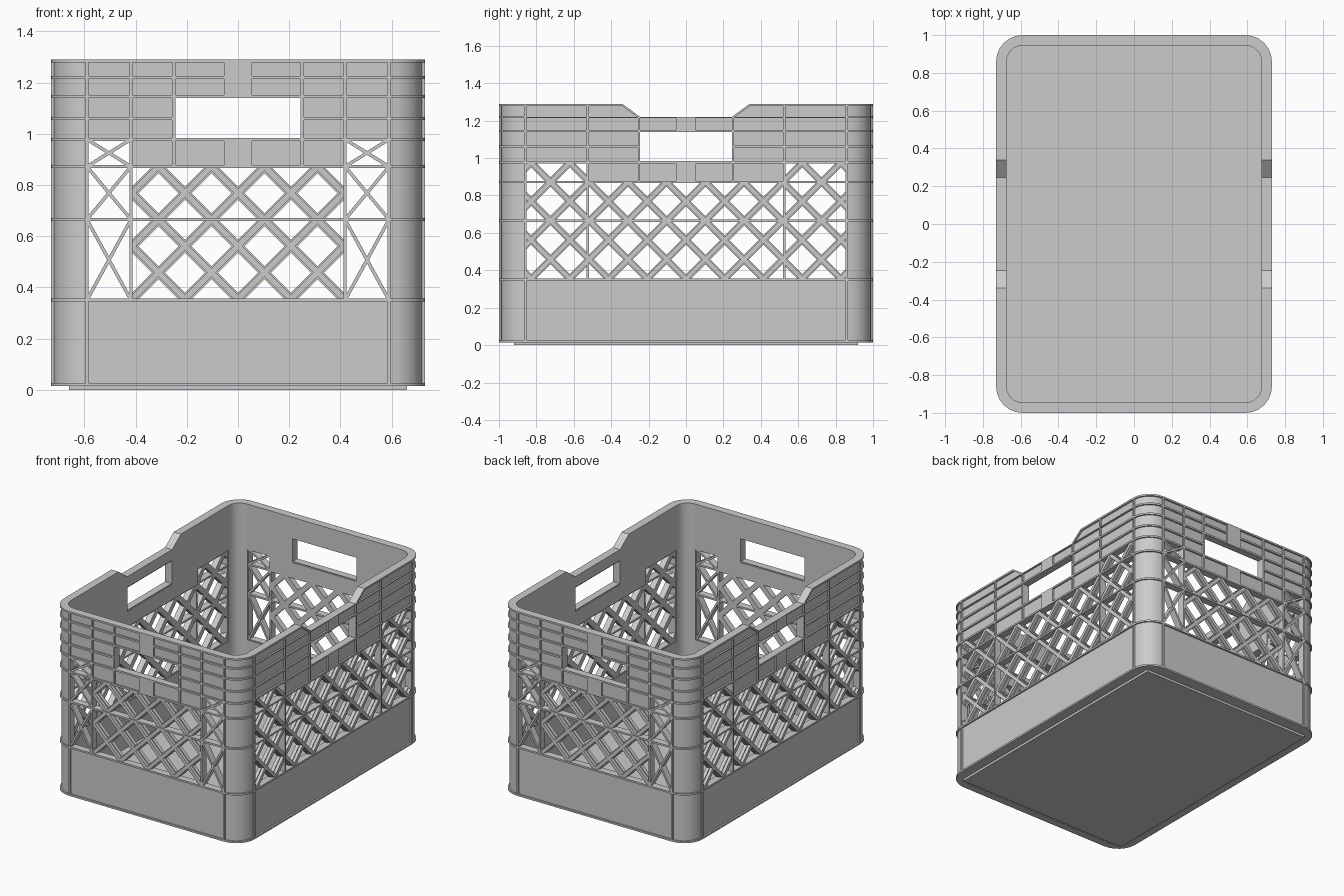
import bpy, bmesh, math

if "Cube" in bpy.data.objects:
    bpy.data.objects.remove(bpy.data.objects["Cube"])

W, L, H = 0.73, 1.0, 1.29           # half width, half length, height
R = 0.14                            # outer corner radius
RIB = 0.012                         # rib thickness
PANEL = (0.012, 0.055)              # depth range behind the outer face
FULL = (0.0, 0.05)
LEVELS = [0.021, 0.35, 0.665, 0.872, 0.978, 1.06, 1.145, 1.22, H - RIB / 2]


def front(u, z, d):
    return (u, -L + d, z)


def right(u, z, d):
    return (W - d, u, z)


def plan(x, y, z):
    return (x, y, z)


def prism(bm, pts, d, frame):
    """Extrude a 2D outline between two depths in the given frame."""
    if len(pts) < 3:
        return
    a = [bm.verts.new(frame(p[0], p[1], d[0])) for p in pts]
    b = [bm.verts.new(frame(p[0], p[1], d[1])) for p in pts]
    n = len(pts)
    bm.faces.new(a)
    bm.faces.new(b[::-1])
    for i in range(n):
        j = (i + 1) % n
        bm.faces.new((a[i], b[i], b[j], a[j]))


def rect(bm, u0, u1, z0, z1, d, frame):
    prism(bm, [(u0, z0), (u1, z0), (u1, z1), (u0, z1)], d, frame)


def clip(pts, box):
    """Clip a convex outline to the box (u0, u1, z0, z1)."""
    for axis, lim, s in ((0, box[0], 1), (0, box[1], -1), (1, box[2], 1), (1, box[3], -1)):
        out = []
        for i, p in enumerate(pts):
            q = pts[(i + 1) % len(pts)]
            dp, dq = s * (p[axis] - lim), s * (q[axis] - lim)
            if dp > 1e-6:
                out.append(p)
            if (dp > 1e-6) != (dq > 1e-6):
                t = dp / (dp - dq)
                out.append((p[0] + (q[0] - p[0]) * t, p[1] + (q[1] - p[1]) * t))
        pts = out
    return pts


def strip(bm, p, q, width, box, d, frame):
    """Straight bar from p to q, trimmed to the opening."""
    dx, dz = q[0] - p[0], q[1] - p[1]
    k = width / 2 / math.hypot(dx, dz)
    nx, nz = -dz * k, dx * k
    pts = [(p[0] + nx, p[1] + nz), (p[0] - nx, p[1] - nz),
           (q[0] - nx, q[1] - nz), (q[0] + nx, q[1] + nz)]
    prism(bm, clip(pts, box), d, frame)


def lattice(bm, box, frame):
    """45 degree diamond lattice with stepped bars."""
    pitch, z0 = 0.207, 0.872
    for i in range(-12, 13):
        u = (i + 0.5) * pitch
        for s in (-1, 1):
            p, q = (u - s, z0 - 1), (u + s, z0 + 1)
            strip(bm, p, q, 0.036, box, (0.026, 0.05), frame)
            strip(bm, p, q, 0.024, box, (0.006, 0.03), frame)


def finish(bm, name, axes):
    bmesh.ops.recalc_face_normals(bm, faces=bm.faces)
    me = bpy.data.meshes.new(name)
    bm.to_mesh(me)
    bm.free()
    ob = bpy.data.objects.new(name, me)
    bpy.context.collection.objects.link(ob)
    if axes:
        mod = ob.modifiers.new("mirror", 'MIRROR')
        mod.use_axis = [a in axes for a in "xyz"]
        mod.use_clip = False
        mod.merge_threshold = 0.00001
    return ob


def walls(name, frame, axis, edge, inner, dip):
    """Panels, ribs and lattice of one wall pair. edge: post line, inner: lattice line."""
    hole = 0.245
    # solid panels
    bm = bmesh.new()
    rect(bm, -edge, edge, 0.02, 0.35, PANEL, frame)
    rect(bm, -inner, inner, 0.872, 0.978, PANEL, frame)
    top = 1.22 if dip else H
    rect(bm, -hole, hole, 1.145, top, PANEL, frame)
    for s in (-1, 1):
        pts = [(hole, 0.978), (edge, 0.978), (edge, H)]
        pts += [(0.34, H), (hole, 1.22)] if dip else [(hole, H)]
        prism(bm, [(s * u, z) for u, z in pts], PANEL, frame)
    # raised centre plates above and below the handle
    rect(bm, -0.048, 0.048, 0.872, 0.978, (0, 0.03), frame)
    rect(bm, -0.048, 0.048, 1.145, top, (0, 0.03), frame)
    finish(bm, name + "_panels", axis)

    # horizontal ribs
    bm = bmesh.new()
    h = RIB / 2
    for z in LEVELS[:-1]:
        if z == 1.06:
            for a, b in ((-edge, -hole), (hole, edge)):
                rect(bm, a, b, z - h, z + h, FULL, frame)
        else:
            rect(bm, -edge, edge, z - h, min(z + h, 1.22) if z == 1.22 and dip else z + h, FULL, frame)
    # top rim, stepping down over the side handles
    if dip:
        for s in (-1, 1):
            prism(bm, [(s * edge, H), (s * edge, H - RIB), (s * 0.34, H - RIB), (s * 0.34, H)],
                  (0, 0.055), frame)
            prism(bm, [(s * 0.34, H), (s * 0.34, H - RIB), (s * hole, 1.22 - RIB), (s * hole, 1.22)],
                  (0, 0.055), frame)
    else:
        rect(bm, -edge, edge, H - RIB, H, (0, 0.055), frame)
    # vertical ribs
    for s in (-1, 1):
        for u, z0, z1 in ((edge, 0.02, H), (inner, 0.35, H), (hole + h, 0.872, top)):
            rect(bm, s * u - h, s * u + h, z0, z1, FULL, frame)
        for z0, z1 in ((0.872, 0.978), (1.145, top)):
            rect(bm, s * 0.048 - h, s * 0.048 + h, z0, z1, (0, 0.03), frame)
    finish(bm, name + "_ribs", axis)

    # lattice and corner braces
    bm = bmesh.new()
    lattice(bm, (-inner, inner, 0.35, 0.872), frame)
    for s in (-1, 1):
        a, b = sorted((s * inner, s * edge))
        if dip:
            lattice(bm, (a, b, 0.35, 0.978), frame)
        else:
            for z0, z1 in ((0.35, 0.665), (0.665, 0.872), (0.872, 0.978)):
                box = (a, b, z0, z1)
                strip(bm, (a, z0), (b, z1), 0.013, box, (0.002, 0.05), frame)
                strip(bm, (a, z1), (b, z0), 0.013, box, (0.002, 0.05), frame)
    finish(bm, name + "_lattice", axis)


walls("end_wall", front, "y", 0.59, 0.418, False)
walls("side_wall", right, "x", 0.86, 0.525, True)


def corner(r_out, r_in, n=6):
    arc = [(math.cos(i * math.pi / 2 / n), math.sin(i * math.pi / 2 / n)) for i in range(n + 1)]
    cx, cy = W - R, L - R
    return ([(cx + r_out * c, cy + r_out * s) for c, s in arc] +
            [(cx + r_in * c, cy + r_in * s) for c, s in reversed(arc)])


# rounded corner posts and the rib bands around them
bm = bmesh.new()
prism(bm, corner(R - 0.01, R - 0.055), (0.02, H), plan)
posts = finish(bm, "corner_posts", "xy")
bm = bmesh.new()
for z in LEVELS:
    prism(bm, corner(R, R - 0.05), (z - RIB / 2, z + RIB / 2), plan)
bands = finish(bm, "corner_bands", "xy")
for ob in (posts, bands):
    ob.data.shade_smooth()
    ob.data.set_sharp_from_angle(angle=math.radians(30))

# floor plate and stacking foot
bm = bmesh.new()
rect(bm, -0.68, 0.68, -0.95, 0.95, (0.016, 0.04), plan)
finish(bm, "floor", "")
bm = bmesh.new()
rect(bm, -0.66, 0.66, -0.92, 0.92, (0.0, 0.02), plan)
finish(bm, "stacking_foot", "")
